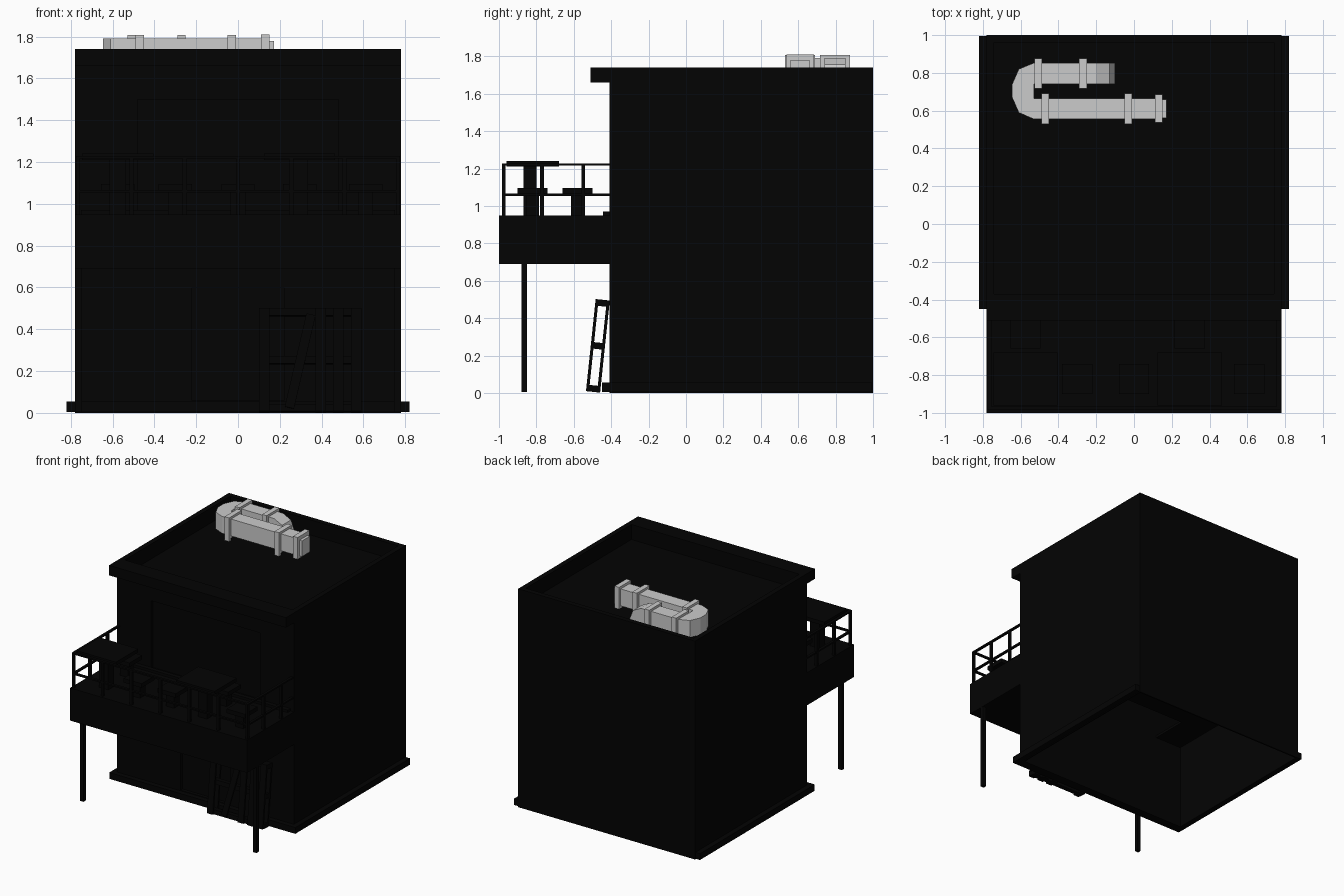
import bpy, bmesh
from math import radians
from mathutils import Matrix, Vector

if "Cube" in bpy.data.objects:
    bpy.data.objects.remove(bpy.data.objects["Cube"])

dark = bpy.data.materials.new("dark_paint")
dark.diffuse_color = (0.001, 0.001, 0.001, 1)
dark.use_nodes = True
dark.node_tree.nodes["Principled BSDF"].inputs["Base Color"].default_value = dark.diffuse_color


def finish(name, bm, mat):
    bmesh.ops.recalc_face_normals(bm, faces=bm.faces)
    me = bpy.data.meshes.new(name)
    bm.to_mesh(me)
    bm.free()
    ob = bpy.data.objects.new(name, me)
    bpy.context.collection.objects.link(ob)
    if mat:
        me.materials.append(mat)
    return ob


def add_box(bm, x0, x1, y0, y1, z0, z1, rot=None):
    m = Matrix.Translation(((x0 + x1) / 2, (y0 + y1) / 2, (z0 + z1) / 2))
    if rot:
        m = m @ rot
    m = m @ Matrix.Diagonal((x1 - x0, y1 - y0, z1 - z0, 1))
    bmesh.ops.create_cube(bm, size=1, matrix=m)


def boxes(name, dims, mat=dark):
    bm = bmesh.new()
    for d in dims:
        add_box(bm, *d)
    return finish(name, bm, mat)


def prism(name, pts, offset, mat=None):
    bm = bmesh.new()
    f = bm.faces.new([bm.verts.new(p) for p in pts])
    r = bmesh.ops.extrude_face_region(bm, geom=[f])
    vs = [g for g in r["geom"] if isinstance(g, bmesh.types.BMVert)]
    bmesh.ops.translate(bm, verts=vs, vec=Vector(offset))
    return finish(name, bm, mat)


# building shell with thin walls, open underneath
W, T = 0.78, 0.012
boxes("side_walls", [(-W, -W + T, -0.41, 1, 0, 1.74), (W - T, W, -0.41, 1, 0, 1.74)])
boxes("back_wall", [(-W + T, W - T, 1 - T, 1, 0, 1.74)])
front = boxes("front_wall", [(-W + T, W - T, -0.41, -0.37, 0, 1.74)])
cut = boxes("opening_cutter", [(-0.22, 0.22, -0.5, -0.385, 0.06, 0.6),
                               (-0.48, 0.48, -0.5, -0.385, 0.96, 1.5)])
cut.hide_render = True
mod = front.modifiers.new("openings", "BOOLEAN")
mod.operation = "DIFFERENCE"
mod.object = cut
bpy.context.view_layer.objects.active = front
bpy.ops.object.modifier_apply(modifier="openings")
bpy.data.objects.remove(cut)

# roof: deck, parapet rim and front overhang
boxes("roof_deck", [(-W + T, W - T, -0.37, 1 - T, 1.60, 1.62)])
boxes("parapet_rim", [(-W + T, -0.74, -0.37, 1 - T, 1.62, 1.74),
                      (0.74, W - T, -0.37, 1 - T, 1.62, 1.74),
                      (-0.74, 0.74, 0.96, 1 - T, 1.62, 1.74)])
boxes("roof_overhang", [(-W, W, -0.51, -0.38, 1.66, 1.74)])

# base trim on three sides
boxes("base_trim", [(-0.82, 0.82, -0.45, -0.41, 0.005, 0.055),
                    (-0.82, -W, -0.41, 0.995, 0.005, 0.055),
                    (W, 0.82, -0.41, 0.995, 0.005, 0.055)])

# middle floor with a stair opening
boxes("upper_floor", [(-W + T, W - T, -0.07, 1 - T, 0.69, 0.71),
                      (-W + T, -0.53, -0.37, -0.07, 0.69, 0.71),
                      (0.015, W - T, -0.37, -0.07, 0.69, 0.71)])

# balcony
boxes("balcony_slab", [(-W, W, -1, -0.41, 0.69, 0.95)])
boxes("balcony_sill", [(-W + 0.03, W - 0.03, -0.445, -0.41, 0.95, 0.97)])
boxes("balcony_posts", [(s * 0.763 - 0.016, s * 0.763 + 0.016, -0.88, -0.85, 0.005, 0.69) for s in (-1, 1)])

# railing
R, E, t = 0.01, 0.765, 0.006
rail = []
for i in range(7):
    x = -E + i * 2 * E / 6
    rail.append((x - R, x + R, -0.985, -0.965, 0.95, 1.22))
for s in (-1, 1):
    for y in (-0.77, -0.55):
        rail.append((s * E - R, s * E + R, y - R, y + R, 0.95, 1.22))
    for z in (1.06, 1.222):
        rail.append((s * E - R, s * E + R, -0.985, -0.41, z - t, z + t))
for z in (1.06, 1.222):
    rail.append((-E, E, -0.985, -0.965, z - t, z + t))
boxes("balcony_railing", rail)

# tables and stools
for i, x in enumerate((-0.575, 0.295)):
    boxes(f"table_{i + 1}", [(x - 0.17, x + 0.17, -0.96, -0.68, 1.21, 1.24),
                             (x - 0.04, x + 0.04, -0.87, -0.80, 0.95, 1.21)])
for i, (x, y) in enumerate([(-0.30, -0.82), (0.0, -0.82), (0.61, -0.82), (-0.575, -0.58), (0.295, -0.58)]):
    boxes(f"stool_{i + 1}", [(x - 0.08, x + 0.08, y - 0.08, y + 0.08, 1.062, 1.095),
                             (x - 0.035, x + 0.035, y - 0.035, y + 0.035, 0.95, 1.062)])

# wooden pallet leaning at the wall, one board askew
bm = bmesh.new()
for z in (0.0, 0.23, 0.46):
    add_box(bm, 0.10, 0.59, -0.022, 0.022, z, z + 0.035)
for y in (-0.038, 0.022):
    for x in (0.10, 0.37, 0.455, 0.54):
        add_box(bm, x, x + 0.05, y, y + 0.016, 0, 0.495)
add_box(bm, 0.275, 0.32, -0.038, -0.022, 0.01, 0.47, Matrix.Rotation(radians(13), 4, "Y"))
pallet = finish("leaning_pallet", bm, dark)
pallet.rotation_euler.x = radians(-6)
pallet.location = (0, -0.497, 0.006)

# rooftop duct: long run and flat-sided bend in plan
lo, hi = 1.655, 1.79
plan = [(0.15, 0.555), (-0.53, 0.555), (-0.61, 0.59), (-0.645, 0.67), (-0.645, 0.74), (-0.61, 0.82),
        (-0.53, 0.853), (-0.20, 0.853), (-0.20, 0.74), (-0.53, 0.74), (-0.53, 0.665), (0.15, 0.665)]
prism("duct", [(x, y, lo) for x, y in plan], (0, 0, hi - lo))
# downturned end of the short run
down = [(-0.20, hi), (-0.13, 1.755), (-0.10, 1.68), (-0.10, 1.62), (-0.20, 1.62)]
prism("duct_downturn", [(x, 0.74, z) for x, z in down], (0, 0.113, 0))
boxes("duct_outlet", [(0.11, 0.15, 0.537, 0.685, 1.635, 1.81),
                      (0.15, 0.172, 0.56, 0.66, 1.655, 1.78)], None)

# bands with legs holding the duct
for i, (x, y) in enumerate([(-0.47, 0.61), (-0.03, 0.61), (-0.508, 0.797), (-0.27, 0.797)]):
    a, b, h = x - 0.02, x + 0.02, 0.018
    d = [(a, b, y - 0.08, y + 0.08, hi, hi + h), (a, b, y - 0.08, y + 0.08, lo - h, lo)]
    for s in (-1, 1):
        c = y + s * 0.068
        d += [(a, b, c - 0.012, c + 0.012, lo, hi),
              (a, b, c - 0.012, c + 0.012, 1.62, lo - h)]
    boxes(f"duct_bracket_{i + 1}", d, None)
